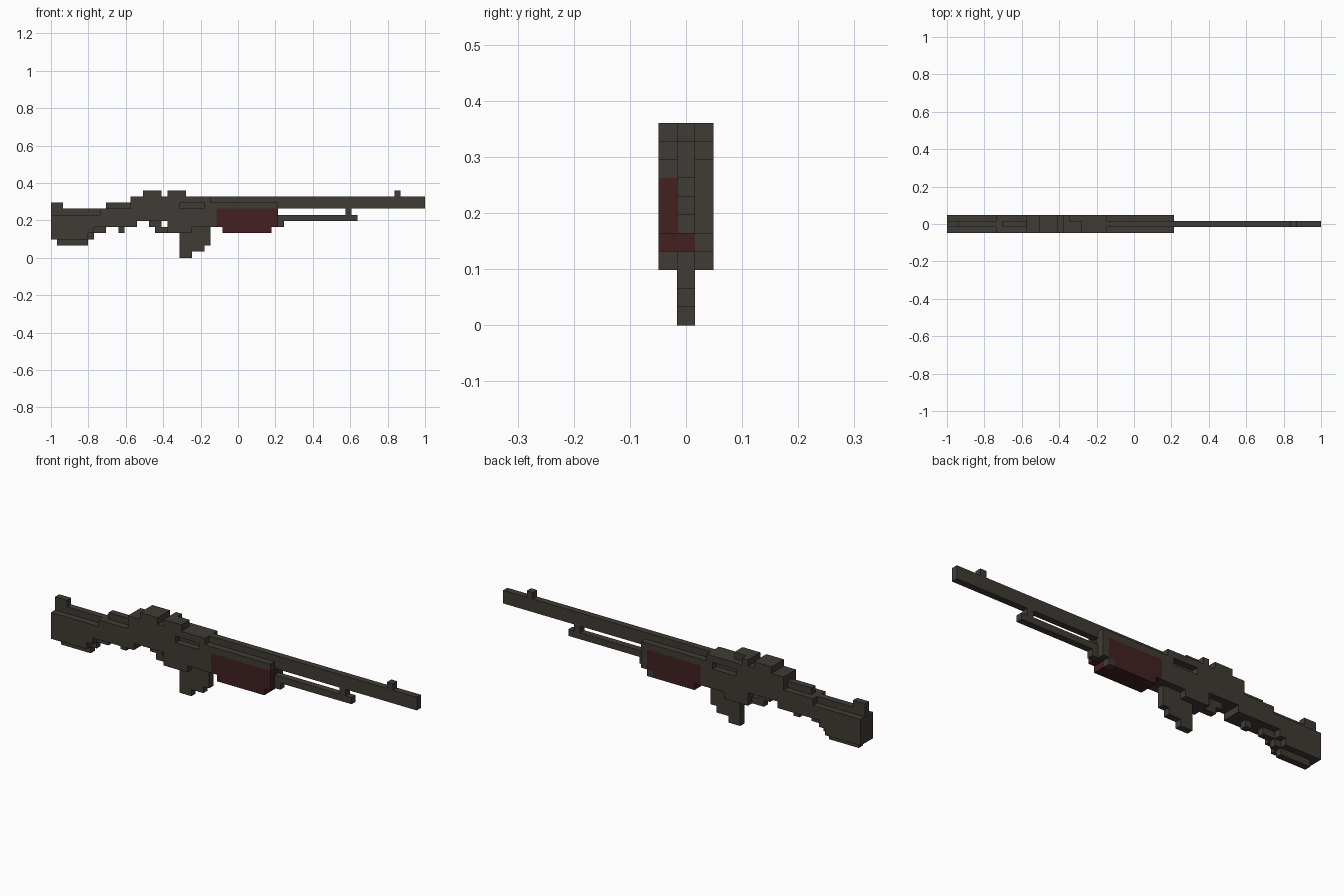
import bpy
import bmesh

if "Cube" in bpy.data.objects:
    bpy.data.objects.remove(bpy.data.objects["Cube"], do_unlink=True)

CELL = 2 / 61          # one grid step; the model is 61 x 3 x 11 steps
WIDE = (-1.5, 1.5)     # full thickness
MID = (-0.5, 0.5)      # centre layer only
FRONT = (-1.5, -0.5)
BACK = (0.5, 1.5)
FRONT_MID = (-1.5, 0.5)


def material(name, colour):
    m = bpy.data.materials.new(name)
    m.use_nodes = True
    m.diffuse_color = (*colour, 1)
    bsdf = m.node_tree.nodes["Principled BSDF"]
    bsdf.inputs["Base Color"].default_value = (*colour, 1)
    bsdf.inputs["Roughness"].default_value = 0.8
    return m


METAL = material("dark gunmetal", (0.051, 0.044, 0.035))
WOOD = material("dark red wood", (0.054, 0.0145, 0.0165))


def part(name, mat, *boxes):
    """Blocky part from boxes given as (x0, x1, z0, z1, depth range) in steps."""
    bm = bmesh.new()
    for x0, x1, z0, z1, (y0, y1) in boxes:
        verts = bmesh.ops.create_cube(bm, size=1)["verts"]
        for v in verts:
            v.co.x = ((x0 + x1) / 2 + v.co.x * (x1 - x0) - 30.5) * CELL
            v.co.y = ((y0 + y1) / 2 + v.co.y * (y1 - y0)) * CELL
            v.co.z = ((z0 + z1) / 2 + v.co.z * (z1 - z0)) * CELL
    mesh = bpy.data.meshes.new(name)
    bm.to_mesh(mesh)
    bm.free()
    mesh.materials.append(mat)
    obj = bpy.data.objects.new(name, mesh)
    bpy.context.collection.objects.link(obj)
    return obj


# Shoulder stock, with a narrow comb and toe
part("stock", METAL,
     (0, 6, 3, 4, WIDE), (0, 7, 4, 5, WIDE), (0, 8, 5, 7, WIDE))
part("stock_comb", METAL, (0, 8, 7, 8, MID), (0, 2, 8, 9, MID))
part("stock_toe", METAL,
     (1, 6, 2, 3, MID), (6, 7, 3, 4, MID), (7, 9, 4, 5, MID))

# Grip behind the receiver
part("grip", METAL,
     (8, 14, 5, 6, WIDE), (8, 13, 6, 8, WIDE),
     (9, 13, 8, 9, MID), (11, 12, 4, 5, MID))

# Receiver, with a shallow port on both sides
part("receiver", METAL,
     (13, 27, 6, 8, WIDE), (13, 21, 8, 9, WIDE), (21, 25, 8, 9, MID),
     (25, 26, 8, 9, WIDE), (13, 26, 9, 10, WIDE), (19, 27, 5, 6, WIDE))
part("rear_sight", METAL,
     (15, 18, 10, 11, WIDE), (19, 20, 10, 11, WIDE), (20, 22, 10, 11, FRONT_MID))

# Trigger and guard
part("trigger_guard", METAL,
     (16, 18, 5, 6, MID), (17, 19, 4, 5, MID), (19, 23, 4, 5, WIDE))

# Stepped magazine
part("magazine", METAL,
     (21, 23, 0, 4, MID), (23, 25, 1, 5, MID), (25, 26, 2, 5, MID))

# Handguard
part("handguard", WOOD,
     (27, 37, 5, 8, FRONT), (27, 36, 5, 8, BACK), (27, 37, 5, 8, MID),
     (28, 36, 4, 5, FRONT_MID), (28, 35, 4, 5, BACK))
part("handguard_cap", METAL,
     (36, 37, 5, 8, BACK), (35, 36, 4, 5, BACK), (37, 38, 5, 6, MID))
part("handguard_rails", METAL, (26, 37, 8, 9, FRONT), (26, 37, 8, 9, BACK))

# Barrel, gas tube and front sight
part("barrel", METAL, (26, 61, 8, 10, MID))
part("gas_tube", METAL, (37, 50, 6, 7, MID), (48, 49, 7, 8, MID))
part("front_sight", METAL, (56, 57, 10, 11, MID))
